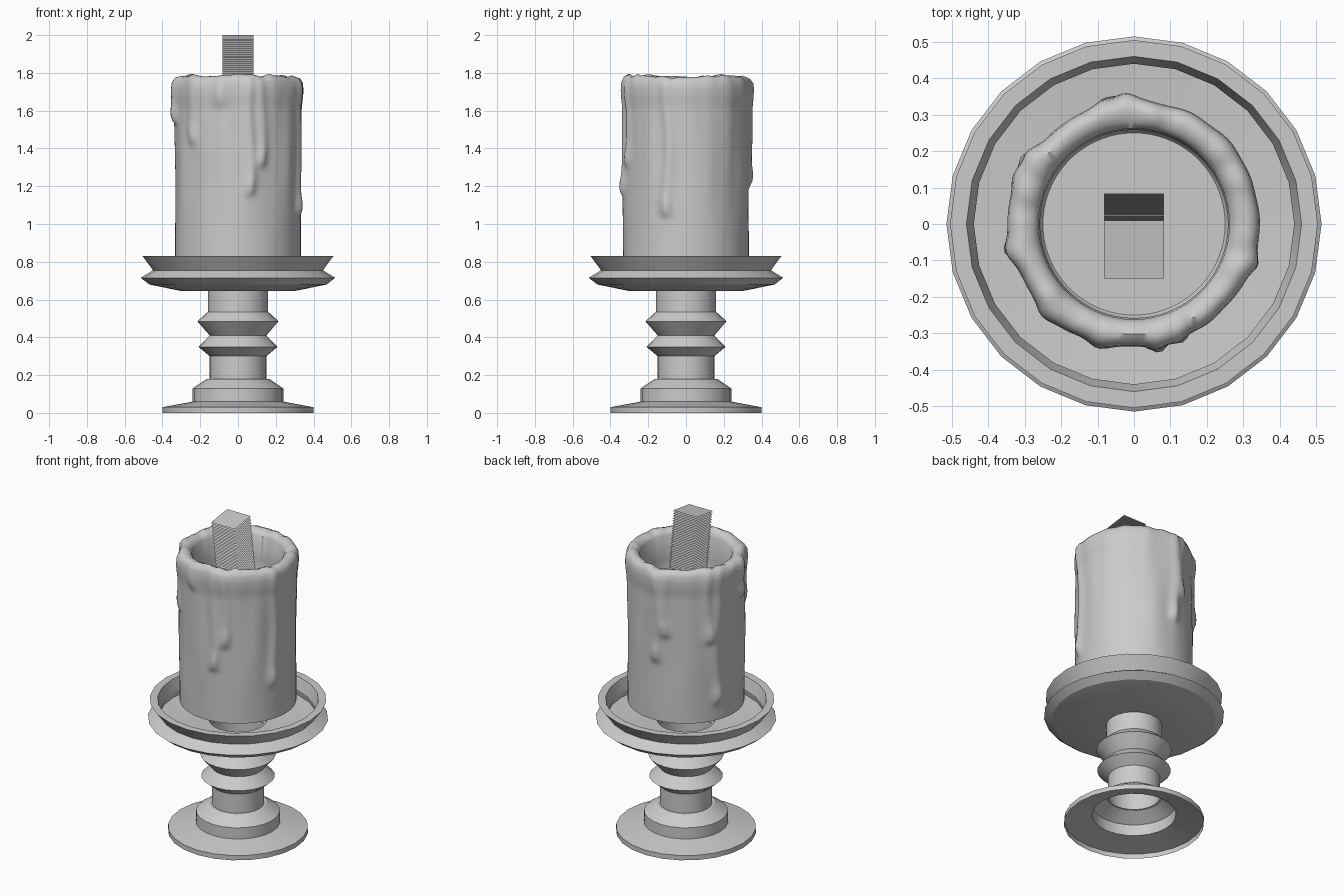
import bpy, bmesh, math
from mathutils import Vector, noise

cube = bpy.data.objects.get("Cube")
if cube:
    bpy.data.objects.remove(cube, do_unlink=True)

grey = bpy.data.materials.new("plain grey")
grey.use_nodes = True
COLOUR = (0.6, 0.6, 0.6, 1)
grey.diffuse_color = COLOUR
grey.node_tree.nodes["Principled BSDF"].inputs["Base Color"].default_value = COLOUR


def finish(name, bm, sharp=None):
    mesh = bpy.data.meshes.new(name)
    bm.to_mesh(mesh)
    bm.free()
    mesh.materials.append(grey)
    obj = bpy.data.objects.new(name, mesh)
    bpy.context.collection.objects.link(obj)
    if sharp:
        bpy.ops.object.select_all(action="DESELECT")
        obj.select_set(True)
        bpy.context.view_layer.objects.active = obj
        bpy.ops.object.shade_smooth_by_angle(angle=math.radians(sharp))
    return obj


def lathe(name, profile, sides, sharp, shape=None, caps=False):
    """Spin (radius, height) points; shape(r, z, angle, index) may push each one."""
    bm = bmesh.new()
    rings = []
    for i, (r, z) in enumerate(profile):
        ring = []
        for k in range(sides):
            a = math.tau * k / sides
            rr, zz = shape(r, z, a, i) if shape else (r, z)
            ring.append(bm.verts.new((rr * math.cos(a), rr * math.sin(a), zz)))
        rings.append(ring)
    for low, high in zip(rings, rings[1:]):
        for k in range(sides):
            n = (k + 1) % sides
            bm.faces.new((low[k], low[n], high[n], high[k]))
    if caps:
        bm.faces.new(list(reversed(rings[0])))
        bm.faces.new(rings[-1])
    return finish(name, bm, sharp)


# Turned holder: one open shell from foot, through stem, to the dish floor
holder_profile = [
    (0.40, 0), (0.40, 0.03), (0.24, 0.06), (0.24, 0.13), (0.165, 0.18),
    (0.15, 0.18), (0.15, 0.30), (0.21, 0.35), (0.15, 0.41), (0.215, 0.485),
    (0.16, 0.535), (0.16, 0.645), (0.30, 0.645), (0.47, 0.68),
    (0.515, 0.715), (0.45, 0.755), (0.505, 0.83), (0.46, 0.83),
    (0.44, 0.76), (0.45, 0.72), (0.165, 0.70), (0.15, 0.66),
]
lathe("candle_holder", holder_profile, 24, 25)

# Wax runs: angle in degrees, end height, angular width, thickness
DRIPS = [
    (-79, 1.15, 4.5, 0.020), (-68, 1.30, 4.5, 0.018), (-135, 1.42, 5, 0.015),
    (-167, 1.53, 6, 0.026), (-17, 1.04, 5, 0.020), (95, 1.20, 5, 0.020),
    (104, 1.36, 5, 0.018), (147, 1.32, 5, 0.020), (157, 0.93, 6, 0.020),
    (-105, 1.62, 6, 0.012),
]


def smooth(t):
    t = max(0, min(1, t))
    return t * t * (3 - 2 * t)


OUTER = 64
BOTTOM, TOP = 0.83, 1.72


def wax(r, z, a, i):
    around = Vector((math.cos(a), math.sin(a), 0))
    if i >= OUTER + 4:
        return r, z
    lump = noise.noise(around * 3 + Vector((0, 0, z * 1.5)))
    if i >= OUTER:
        fade = 1 - (i - OUTER) / 4
        high = z + 0.018 * noise.noise(around * 4.5) * (1 - abs(i - OUTER - 2) / 4)
    else:
        fade, high = 1, z
    push = 0.012 * lump * smooth((z - BOTTOM) / 0.5)
    push += 0.008 * smooth((z - 1.6) / 0.1)
    for deg, end, width, thick in DRIPS:
        d = (math.degrees(a) - deg + 180) % 360 - 180
        wander = 1.5 * math.sin(z * 11 + deg)
        body = smooth((z - end + 0.02) / 0.05)
        tip = 0.5 * math.exp(-((z - end - 0.06) / 0.05) ** 2)
        push += thick * (0.7 * body + tip) * math.exp(-((d + wander) / width) ** 2)
    return r + push * fade, high


# Candle body with melted lip and hollow well
candle_profile = [(0.333, BOTTOM + (TOP - BOTTOM) * i / (OUTER - 1)) for i in range(OUTER)]
candle_profile += [(0.33, 1.75), (0.32, 1.775), (0.30, 1.783), (0.275, 1.772),
                   (0.262, 1.75), (0.258, 1.60), (0.258, 1.46), (0.25, 1.45)]
lathe("candle_wax", candle_profile, 144, 50, wax, caps=True)

# Wick: a leaning stack of thin tilted leaves
bm = bmesh.new()
for k in range(54):
    back, top = 0.01 + 0.0014 * k, 2 - 0.01 * k
    front, low = back - 0.16, top - 0.022
    bm.faces.new([bm.verts.new(p) for p in (
        (-0.082, front, low), (0.082, front, low),
        (0.082, back, top), (-0.082, back, top))])
finish("wick", bm)
